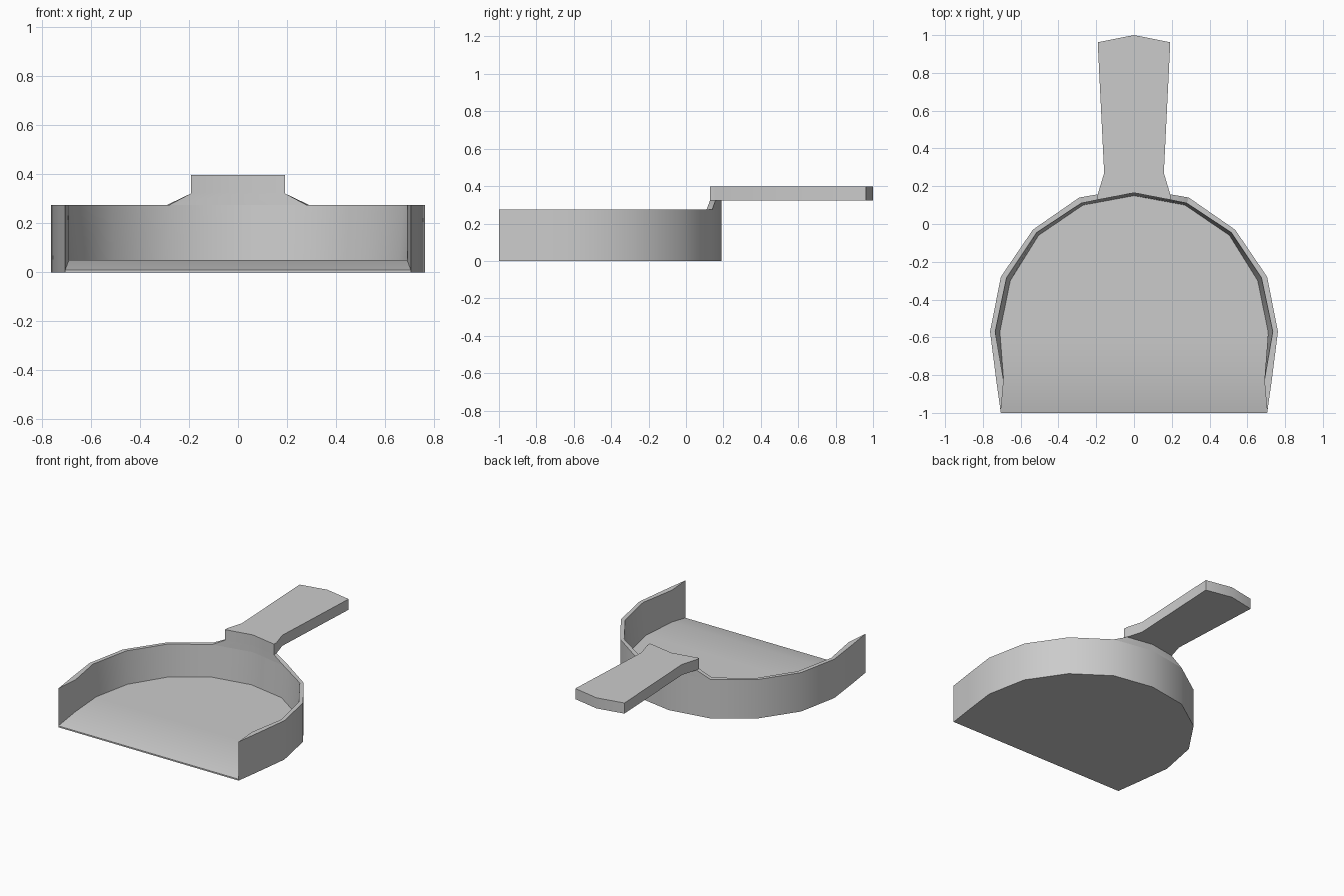
import bpy, bmesh, math

if "Cube" in bpy.data.objects:
    bpy.data.objects.remove(bpy.data.objects["Cube"])

GREY = (0.6, 0.6, 0.6, 1)
grey = bpy.data.materials.new("plain grey")
grey.use_nodes = True
grey.diffuse_color = GREY
grey.node_tree.nodes["Principled BSDF"].inputs["Base Color"].default_value = GREY


def mirrored(half):
    """Extend a right-hand outline, ending on the centre line, to the left."""
    return half + [(-x, y) for x, y in half[-2::-1]]


def ring(bm, outline, z):
    return [bm.verts.new((x, y, z)) for x, y in outline]


def bridge(bm, a, b, closed=False):
    for i in range(len(a) if closed else len(a) - 1):
        j = (i + 1) % len(a)
        bm.faces.new((a[i], a[j], b[j], b[i]))


def finish(bm, name):
    bmesh.ops.remove_doubles(bm, verts=bm.verts, dist=0.0001)
    bmesh.ops.recalc_face_normals(bm, faces=bm.faces)
    mesh = bpy.data.meshes.new(name)
    bm.to_mesh(mesh)
    bm.free()
    mesh.materials.append(grey)
    obj = bpy.data.objects.new(name, mesh)
    bpy.context.collection.objects.link(obj)
    bpy.ops.object.select_all(action='DESELECT')
    obj.select_set(True)
    bpy.context.view_layer.objects.active = obj
    bpy.ops.object.shade_smooth_by_angle(angle=math.radians(30))


def prism(name, low, low_z, high, high_z):
    bm = bmesh.new()
    a, b = ring(bm, low, low_z), ring(bm, high, high_z)
    bridge(bm, a, b, closed=True)
    bm.faces.new(a)
    bm.faces.new(b)
    finish(bm, name)


RIM, FLOOR, LIP, GRIP, TOP = 0.275, 0.05, 0.01, 0.322, 0.397

outer = mirrored([(0.705, -1), (0.729, -0.83), (0.762, -0.57), (0.705, -0.28),
                  (0.535, -0.03), (0.29, 0.14), (0, 0.19)])
inner = mirrored([(0.705, -1), (0.69, -0.83), (0.735, -0.57), (0.675, -0.285),
                  (0.515, -0.045), (0.28, 0.11), (0, 0.165)])
base = mirrored([(0.705, -1), (0.69, -0.83), (0.71, -0.57), (0.655, -0.3),
                 (0.505, -0.06), (0.27, 0.1), (0, 0.15)])

# Pan: thin curved wall, raised floor and sloping front lip
bm = bmesh.new()
under, rim_out = ring(bm, outer, 0), ring(bm, outer, RIM)
rim_in, floor = ring(bm, inner, RIM), ring(bm, base, FLOOR)
floor[0].co.z = floor[-1].co.z = LIP
bridge(bm, under, rim_out)
bridge(bm, rim_in, floor)
for i in range(1, len(outer) - 2):
    bm.faces.new((rim_out[i], rim_out[i + 1], rim_in[i + 1], rim_in[i]))
for a, b, c in ((0, 1, 1), (-1, -2, -2)):
    bm.faces.new((rim_out[a], rim_out[b], rim_in[c]))
bm.faces.new(under)
bm.faces.new(floor[1:-1])
bm.faces.new((floor[0], floor[1], floor[-2], floor[-1]))
bm.faces.new((under[0], floor[0], floor[-1], under[-1]))
finish(bm, "pan")

# Neck: flared piece of wall that rises to the handle
neck_low = mirrored([(0.29, 0.14), (0, 0.19)]) + [(-0.28, 0.11), (0, 0.165), (0.28, 0.11)]
neck_high = mirrored([(0.192, 0.157), (0, 0.19)]) + [(-0.192, 0.128), (0, 0.165), (0.192, 0.128)]
prism("neck", neck_low, RIM, neck_high, GRIP)

# Handle: flat waisted bar with a shallow pointed end
grip = mirrored([(0.192, 0.128), (0.192, 0.157), (0.158, 0.27), (0.192, 0.962), (0, 1)])
grip.append((0, 0.165))
prism("handle", grip, GRIP, grip, TOP)
